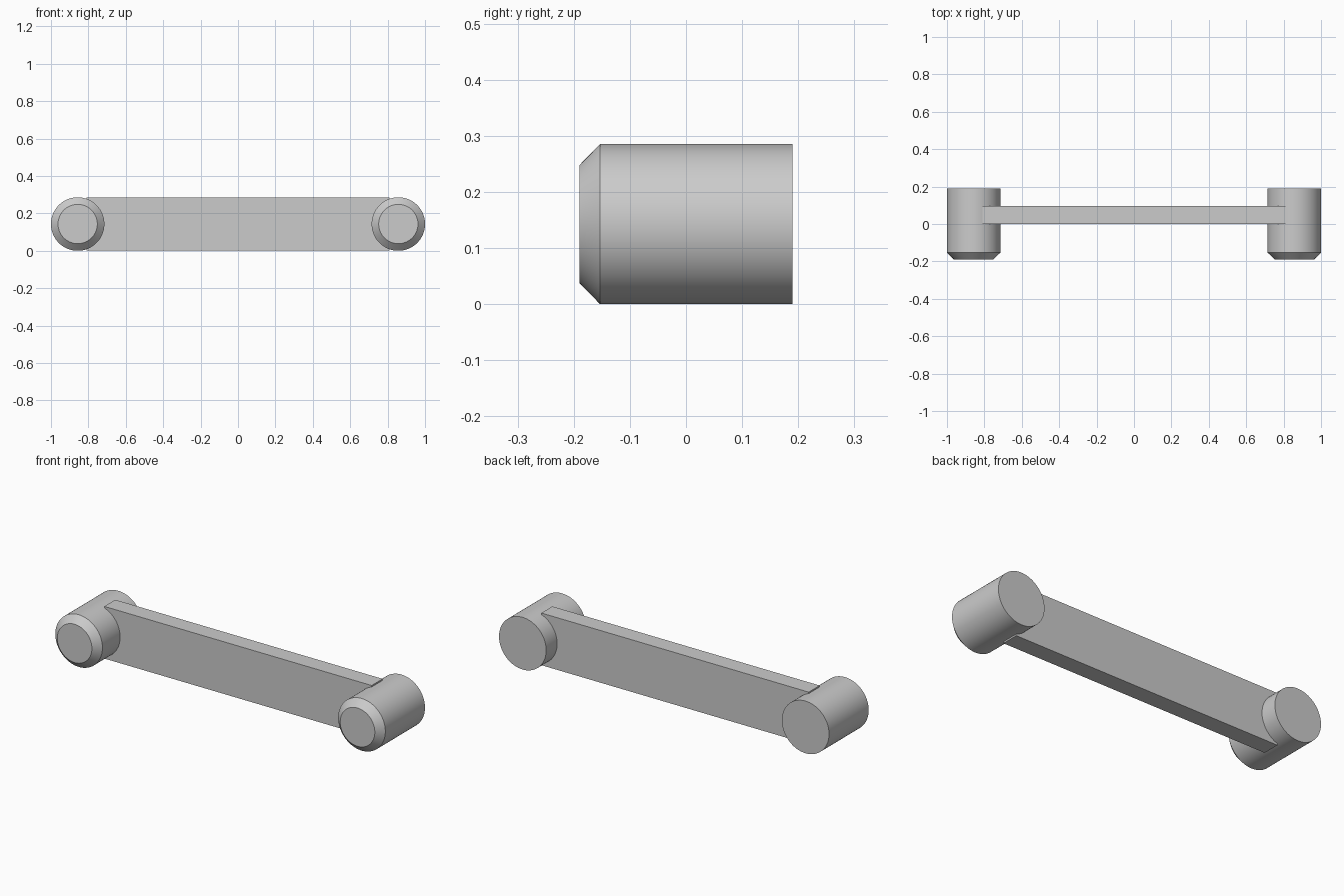
import bpy
import bmesh
import math

cube = bpy.data.objects.get("Cube")
if cube:
    bpy.data.objects.remove(cube, do_unlink=True)

RADIUS = 1 / 7
SIDES = 96

grey = bpy.data.materials.new("light grey")
grey.use_nodes = True
colour = (0.6, 0.6, 0.6, 1)
grey.diffuse_color = colour
grey.node_tree.nodes["Principled BSDF"].inputs["Base Color"].default_value = colour


def add_object(name, bm):
    bmesh.ops.recalc_face_normals(bm, faces=bm.faces)
    mesh = bpy.data.meshes.new(name)
    bm.to_mesh(mesh)
    bm.free()
    mesh.materials.append(grey)
    obj = bpy.data.objects.new(name, mesh)
    bpy.context.collection.objects.link(obj)
    return obj


def add_pin(name, x):
    """Lathe a pin along y with a chamfered front end."""
    bm = bmesh.new()
    rings = []
    for y, r in ((-0.19, 0.105), (-0.153, RADIUS), (0.19, RADIUS)):
        ring = []
        for i in range(SIDES):
            a = math.tau * i / SIDES
            ring.append(bm.verts.new((x + r * math.cos(a), y, RADIUS + r * math.sin(a))))
        rings.append(ring)
    for lower, upper in zip(rings, rings[1:]):
        for i in range(SIDES):
            j = (i + 1) % SIDES
            bm.faces.new((lower[i], lower[j], upper[j], upper[i]))
    bm.faces.new(rings[0])
    bm.faces.new(rings[-1])
    obj = add_object(name, bm)
    bpy.ops.object.select_all(action='DESELECT')
    obj.select_set(True)
    bpy.context.view_layer.objects.active = obj
    bpy.ops.object.shade_smooth_by_angle(angle=math.radians(30))


# Pins at both ends
for name, side in (("left_pin", 1), ("right_pin", -1)):
    add_pin(name, side * (1 - RADIUS))

# Flat bar joining the pins
bm = bmesh.new()
bmesh.ops.create_cube(bm, size=1)
bmesh.ops.scale(bm, vec=(1.62, 0.095, 2 * RADIUS), verts=bm.verts)
bmesh.ops.translate(bm, vec=(0, 0.0475, RADIUS), verts=bm.verts)
add_object("connecting_bar", bm)
